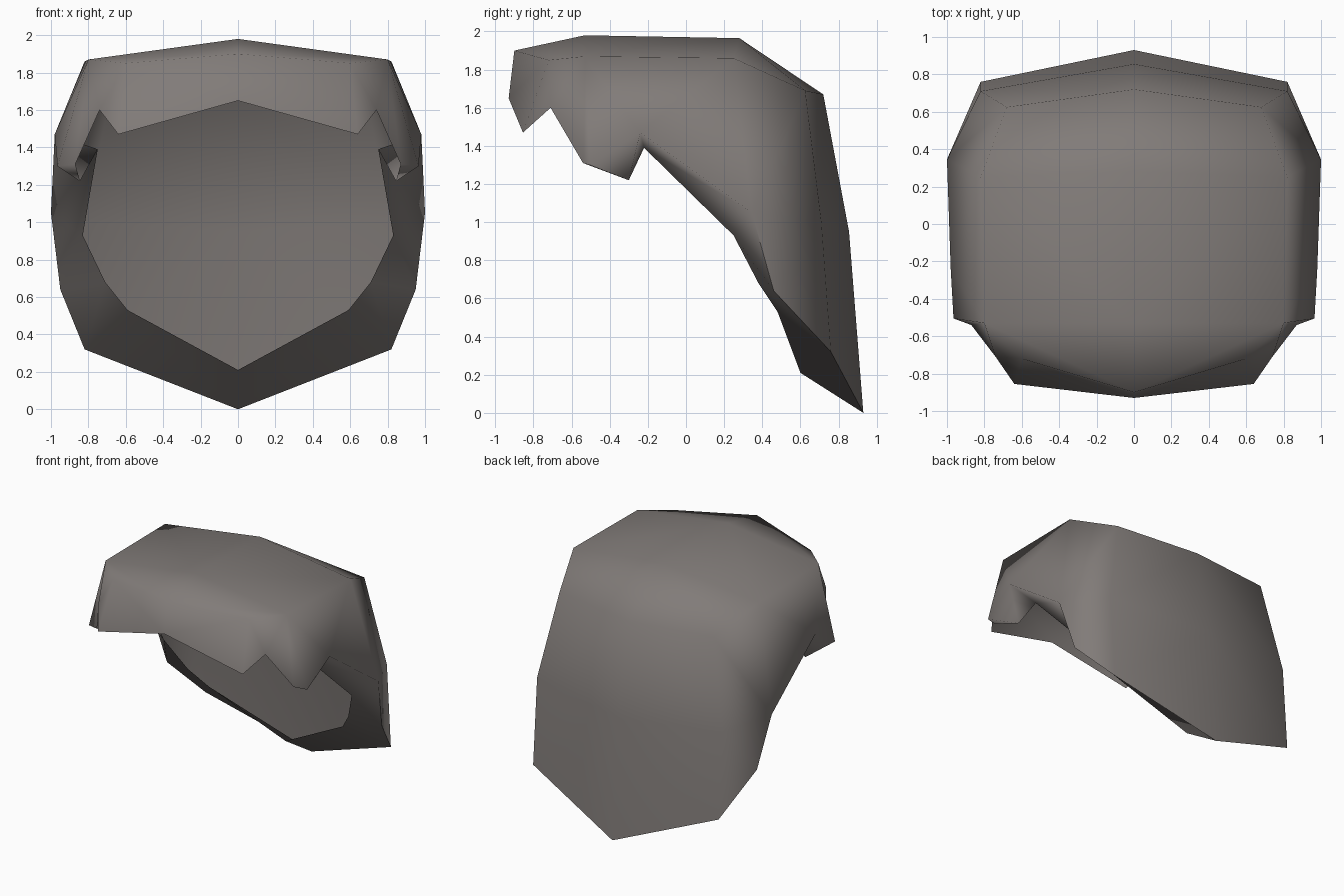
import bpy, bmesh
from mathutils import Vector

if "Cube" in bpy.data.objects:
    bpy.data.objects.remove(bpy.data.objects["Cube"])

# One half of the hair sheet: centre line, shoulder line, lower edge (front to back)
centre = [(0, -.93, 1.65), (0, -.90, 1.90), (0, -.53, 1.98), (0, .28, 1.965),
          (0, .72, 1.67), (0, .855, .95), (0, .93, 0)]
shoulder = [(.64, -.855, 1.47), (.60, -.72, 1.85), (.80, -.53, 1.87), (.82, .25, 1.86),
            (.68, .625, 1.69), (.82, .71, 1.0), (.82, .76, .32)]
# Temple lock (front, side and tip), then the edge running down to the nape
edge = [(.74, -.71, 1.60), (.87, -.54, 1.31), (.965, -.505, 1.30), (.845, -.30, 1.22),
        (.98, -.24, 1.47), (1.0, .345, 1.05), (.95, .46, .64)]
# Inner lip of the thick nape edge
lip = [(.75, -.22, 1.39), (.83, .25, .93), (.71, .38, .68), (.59, .48, .53), (0, .60, .21)]

# Crown strip, side panels, temple lock, then the thick nape edge
faces = [(f"C{i}", f"S{i}", f"S{i+1}", f"C{i+1}") for i in range(6)]
faces += [f.split() for f in (
    "S0 E0 S1", "S1 E0 S2", "S2 E0 E1 E2", "S2 E2 E4", "S2 E4 S3",
    "S3 E4 E5", "S3 E5 S4", "S4 E5 S5", "S5 E5 E6", "S5 E6 S6",
    "E2 E3 E4", "E1 E3 E2", "E3 L0 E4")]
nape = ["E4", "E5", "E6", "S6", "C6"]
faces += [(nape[i + 1], nape[i], f"L{i}", f"L{i+1}") for i in range(4)]

bm = bmesh.new()
verts = {f"{k}{i}": bm.verts.new(p) for k, row in zip("CSEL", (centre, shoulder, edge, lip))
         for i, p in enumerate(row)}
for f in faces:
    bm.faces.new([verts[k] for k in f])

# Crisp nape edge, everything else smooth
for f in bm.faces:
    f.smooth = True
for a, b in zip(nape[1:], nape[2:]):
    bm.edges.get((verts[a], verts[b])).smooth = False

# Mirror the half and weld it along the centre
half = bm.verts[:] + bm.edges[:] + bm.faces[:]
bmesh.ops.mirror(bm, geom=half, axis="X", merge_dist=.0005)
bmesh.ops.remove_doubles(bm, verts=bm.verts[:], dist=.0005)
bmesh.ops.recalc_face_normals(bm, faces=bm.faces[:])

mesh = bpy.data.meshes.new("hair_shell")
bm.to_mesh(mesh)
bm.free()
hair = bpy.data.objects.new("hair_shell", mesh)
bpy.context.collection.objects.link(hair)

# Even shading over the large panels
shading = hair.modifiers.new("even_shading", "WEIGHTED_NORMAL")
shading.keep_sharp = True

mat = bpy.data.materials.new("warm_grey")
mat.diffuse_color = (.22, .20, .19, 1)
mat.use_nodes = True
mat.node_tree.nodes["Principled BSDF"].inputs["Base Color"].default_value = mat.diffuse_color
mesh.materials.append(mat)
